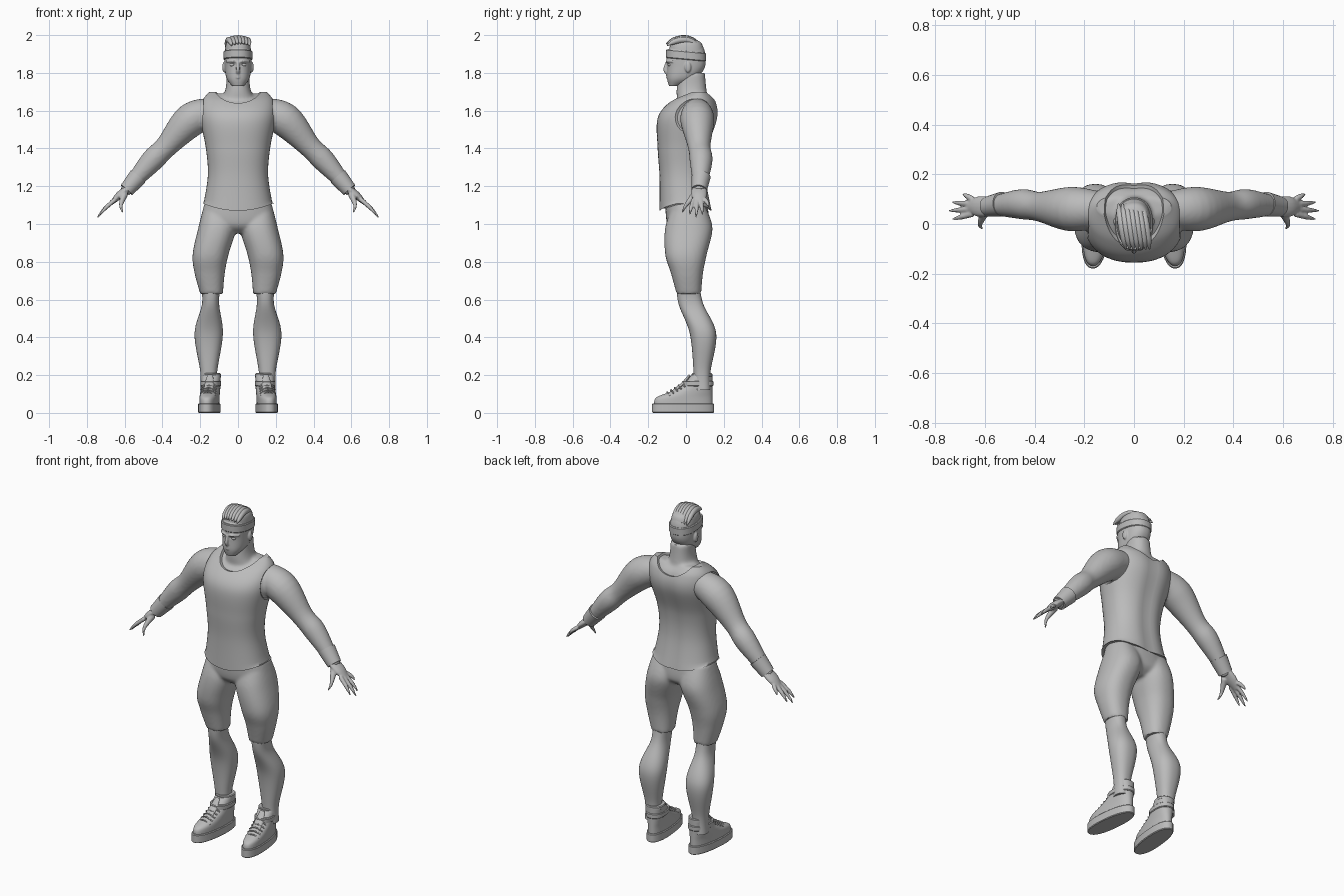
import bpy, bmesh, math
from mathutils import Vector

if "Cube" in bpy.data.objects:
    bpy.data.objects.remove(bpy.data.objects["Cube"], do_unlink=True)

shade = (0.5, 0.5, 0.5, 1)
grey = bpy.data.materials.new("plain grey")
grey.use_nodes = True
grey.diffuse_color = shade
grey.node_tree.nodes["Principled BSDF"].inputs["Base Color"].default_value = shade


def finish(name, bm):
    bmesh.ops.recalc_face_normals(bm, faces=bm.faces)
    mesh = bpy.data.meshes.new(name)
    bm.to_mesh(mesh)
    bm.free()
    mesh.materials.append(grey)
    ob = bpy.data.objects.new(name, mesh)
    bpy.context.collection.objects.link(ob)
    return ob


def spline(rows, steps):
    """Smooth in-between rows through the given ones."""
    last = len(rows) - 1
    out = []
    for i in range(last):
        before, start, end, after = (rows[max(0, min(last, i + j))] for j in (-1, 0, 1, 2))
        for s in range(steps):
            t = s / steps
            row = []
            for p, q, r, w in zip(before, start, end, after):
                slope_in, slope_out = (r - p) / 2, (w - q) / 2
                ease = t * t * (3 - 2 * t)
                row.append(q + (r - q) * ease + slope_in * t * (1 - t) ** 2 - slope_out * t * t * (1 - t))
            out.append(row)
    return out + [list(rows[-1])]


def skin_rings(name, rings):
    bm = bmesh.new()
    loops = [[bm.verts.new(point) for point in ring] for ring in rings]
    for low, high in zip(loops, loops[1:]):
        for i in range(len(low)):
            bm.faces.new((low[i - 1], low[i], high[i], high[i - 1]))
    bm.faces.new(loops[0])
    bm.faces.new(loops[-1])
    return finish(name, bm)


def outline(sides, power=2):
    """Points of a unit circle, squarer for a higher power."""
    for i in range(sides):
        angle = math.tau * i / sides
        yield [math.copysign(abs(c) ** (2 / power), c) for c in (math.cos(angle), math.sin(angle))]


def stack(name, rows, power=2.3, steps=8):
    """Level rings from rows of (z, x low, x high, y front, y back)."""
    return skin_rings(name, [
        [((left + right + c * (right - left)) / 2, (front + back + s * (back - front)) / 2, z)
         for c, s in outline(48, power)]
        for z, left, right, front, back in spline(rows, steps)])


def body(name, rows, **options):
    """Level rings centred on x from rows of (z, half width, y front, y back)."""
    return stack(name, [(z, -half, half, front, back) for z, half, front, back in rows], **options)


def slab(name, low, high, half, front, back, edge=.004):
    """Level band with a bevelled top and bottom edge."""
    levels = ((low, edge), (low + edge, 0), (high - edge, 0), (high, edge))
    return body(name, [(z, half - e, front + e, back - e) for z, e in levels], steps=1)


def tube(name, rows, across=(0, 1, 0), flat=1, sides=16, steps=6):
    """Rings along a path of (x, y, z, radius), widened along the given axis."""
    path = spline(rows, steps)
    spots = [Vector(row[:3]) for row in path]
    rings = []
    for i, spot in enumerate(spots):
        along = spots[min(i + 1, len(spots) - 1)] - spots[max(i - 1, 0)]
        u = Vector(across).cross(along).normalized()
        v = along.cross(u).normalized()
        radius = path[i][3]
        rings.append([spot + u * c * radius + v * s * radius * flat for c, s in outline(sides)])
    return skin_rings(name, rings)


def ball(name, centre, radii):
    bm = bmesh.new()
    bmesh.ops.create_uvsphere(bm, u_segments=40, v_segments=24, radius=1)
    for v in bm.verts:
        v.co = Vector([m + c * r for m, c, r in zip(centre, v.co, radii)])
    return finish(name, bm)


def modify(ob, kind, **settings):
    """Add a modifier and apply it at once."""
    modifier = ob.modifiers.new(kind.lower(), kind)
    for key, value in settings.items():
        setattr(modifier, key, value)
    bpy.context.view_layer.update()
    evaluated = ob.evaluated_get(bpy.context.evaluated_depsgraph_get())
    mesh = bpy.data.meshes.new_from_object(evaluated)
    ob.modifiers.clear()
    ob.data = mesh
    if not mesh.materials:
        mesh.materials.append(grey)
    return ob


def mirror(ob):
    return modify(ob, 'MIRROR', use_mirror_merge=False)


def carve(ob, cutter):
    modify(ob, 'BOOLEAN', operation='DIFFERENCE', object=cutter)
    bpy.data.objects.remove(cutter, do_unlink=True)


def join(name, parts, voxel=0, rounds=4):
    """Join the parts; with a voxel size, blend them into one skin."""
    bm = bmesh.new()
    for part in parts:
        bm.from_mesh(part.data)
        bpy.data.objects.remove(part, do_unlink=True)
    ob = finish(name, bm)
    if voxel:
        modify(ob, 'REMESH', mode='VOXEL', voxel_size=voxel)
        modify(ob, 'SMOOTH', factor=0.5, iterations=rounds)
    return ob


def groove_spine(ob):
    for v in ob.data.vertices:
        if v.co.y > .05:
            v.co.y -= .01 * math.exp(-(v.co.x / .04) ** 2)


# Tank top: torso shell with neckline, arm holes and dipped hem
torso = [(1.07, .19, -.14, .14), (1.25, .16, -.14, .11), (1.4, .17, -.15, .12),
         (1.56, .2, -.15, .17), (1.65, .19, -.08, .16), (1.7, .15, .02, .12)]
tank = body("tank_top", torso)
groove_spine(tank)
hem = 1.11
for v in tank.data.vertices:
    if v.co.z < hem:
        v.co.z += (hem - v.co.z) * (v.co.x / .19) ** 2
carve(tank, ball("neck_cutter", (0, .04, 1.75), (.13, .25, .13)))
for side in (1, -1):
    carve(tank, ball("arm_cutter", (side * .24, .04, 1.57), (.08, .13, .13)))

# Bare torso, neck and arms blended together
inset = .01
chest = body("chest", [(z - inset, half - inset, front + inset, back - inset)
                       for z, half, front, back in torso[2:]])
groove_spine(chest)
neck = body("neck", [(1.6, .13, -.04, .13), (1.7, .07, -.05, .11), (1.8, .06, -.04, .1)])
arm = mirror(tube("arm", [(.13, .06, 1.6, .07), (.25, .06, 1.55, .09), (.38, .07, 1.41, .06),
                          (.46, .08, 1.33, .06), (.6, .07, 1.17, .03)], sides=32))
join("upper_body", [chest, neck, arm], voxel=.009, rounds=6)

# Wristbands
mirror(tube("wristband", [(.53, .08, 1.25, .05), (.59, .07, 1.18, .04)], sides=32))

# Hands: palm, fanned fingers and thumb
hand = [tube("palm", [(.58, .07, 1.19, .02), (.63, .07, 1.15, .02), (.67, .07, 1.11, .01)], flat=2)]
for i in range(4):
    spread = i - 1.5
    tip = .745 - .014 * (spread - .5) ** 2
    base = Vector((.65, .07 - .02 * spread, 1.13, .012))
    end = Vector((tip, .07 - .034 * spread, 1.78 - tip, .004))
    bend = base.lerp(end, .6) + Vector((0, 0, .006, .003))
    hand.append(tube("finger", [base, bend, end]))
hand.append(tube("thumb", [(.6, .05, 1.16, .02), (.62, 0, 1.1, .01), (.61, -.02, 1.06, .004)]))
mirror(join("hand", hand, voxel=.005, rounds=2))

# Shorts: pelvis and thighs blended
pelvis = body("pelvis", [(1.13, .17, -.11, .11), (1, .19, -.1, .12), (.95, .06, -.05, .07)])
thigh = mirror(stack("thigh", [(1.1, .03, .18, -.07, .1), (.98, .01, .21, -.11, .14),
                               (.84, .05, .24, -.11, .11), (.74, .07, .23, -.08, .09),
                               (.63, .08, .2, -.05, .08)]))
join("shorts", [pelvis, thigh], voxel=.009, rounds=5)

# Lower legs
mirror(stack("lower_leg", [(.7, .09, .2, -.05, .07), (.58, .1, .19, -.04, .09),
                           (.42, .08, .23, .02, .16), (.22, .11, .2, .04, .13),
                           (.12, .11, .2, .04, .13)]))

# Shoes: modelled straight, then turned outward
slope = ((.04, -.17), (.08, -.16), (.11, -.09), (.14, -.03), (.2, .03))
shoe = [slab("sole", 0, .05, .056, -.18, .15),
        body("shoe_upper", [(z, .05, front, .14) for z, front in slope]),
        slab("ankle_strap", .14, .17, .054, -.02, .145),
        slab("sock", .19, .21, .05, .03, .14),
        tube("tongue", [(0, -.07, .11, .01), (0, -.02, .15, .01), (0, .02, .2, .006)],
             across=(1, 0, 0), flat=2.5)]
for i in range(5):
    y, z = -.1 + i * .02, .1 + i * .012
    ends = [(x, y + .01, z - .01, .004) for x in (-.04, .04)]
    shoe.append(tube("lace", [ends[0], (0, y, z + .01, .004), ends[1]], sides=8))
shoes = join("shoe", shoe)
turn = math.radians(6)
for v in shoes.data.vertices:
    x, y, z = v.co
    v.co = (.15 + x * math.cos(turn) - y * math.sin(turn), x * math.sin(turn) + y * math.cos(turn), z)
mirror(shoes)

# Head: skull with carved eye sockets, then nose, lips, brows and ears
skull = body("skull", [(1.73, .03, -.09, -.04), (1.77, .06, -.1, .05), (1.83, .07, -.1, .1),
                       (1.91, .07, -.1, .1), (1.96, .05, -.06, .08)])
for side in (1, -1):
    carve(skull, ball("socket_cutter", (side * .03, -.11, 1.844), (.02, .02, .01)))
face = [skull, tube("nose", [(0, -.1, 1.86, .006), (0, -.11, 1.82, .01), (0, -.1, 1.8, .01)],
                    across=(1, 0, 0))]
for z in (1.787, 1.776):
    ends = [(x, -.09, z, .003) for x in (-.02, .02)]
    face.append(tube("lip", [ends[0], (0, -.1, z, .006), ends[1]]))
face.append(mirror(tube("brow", [(.01, -.1, 1.86, .006), (.03, -.1, 1.862, .006), (.06, -.07, 1.86, .005)])))
face.append(mirror(ball("ear", (.074, .01, 1.83), (.009, .017, .028))))
join("head", face, voxel=.004, rounds=2)
mirror(ball("eye", (.03, -.084, 1.843), (.014, .013, .01)))

# Headband, sloping down to the back
band = slab("headband", 1.87, 1.915, .077, -.106, .107)
for v in band.data.vertices:
    v.co.z -= v.co.y / 11

# Hair: close cap with locks swept forward over the crown
hair = [body("hair_cap", [(1.9, .07, -.09, .1), (1.96, .06, -.08, .08), (1.98, .02, -.04, .03)])]
for i in range(-3, 4):
    x = i * .016
    arc = []
    for step in range(-3, 4):
        t = step / 3
        drop = .03 if t > 0 else .05
        arc.append((x + .015 * t, -.01 - .095 * t * (1 - abs(x)), 1.984 - 4 * x * x - drop * t * t,
                    .003 + .013 * math.sqrt(1 - t * t)))
    hair.append(tube("lock", arc, across=(1, 0, 0)))
join("hair", hair)

# Smooth shading with crisp edges kept
for ob in bpy.context.scene.objects:
    ob.select_set(ob.type == 'MESH')
bpy.context.view_layer.objects.active = tank
bpy.ops.object.shade_smooth_by_angle(angle=math.radians(40))
